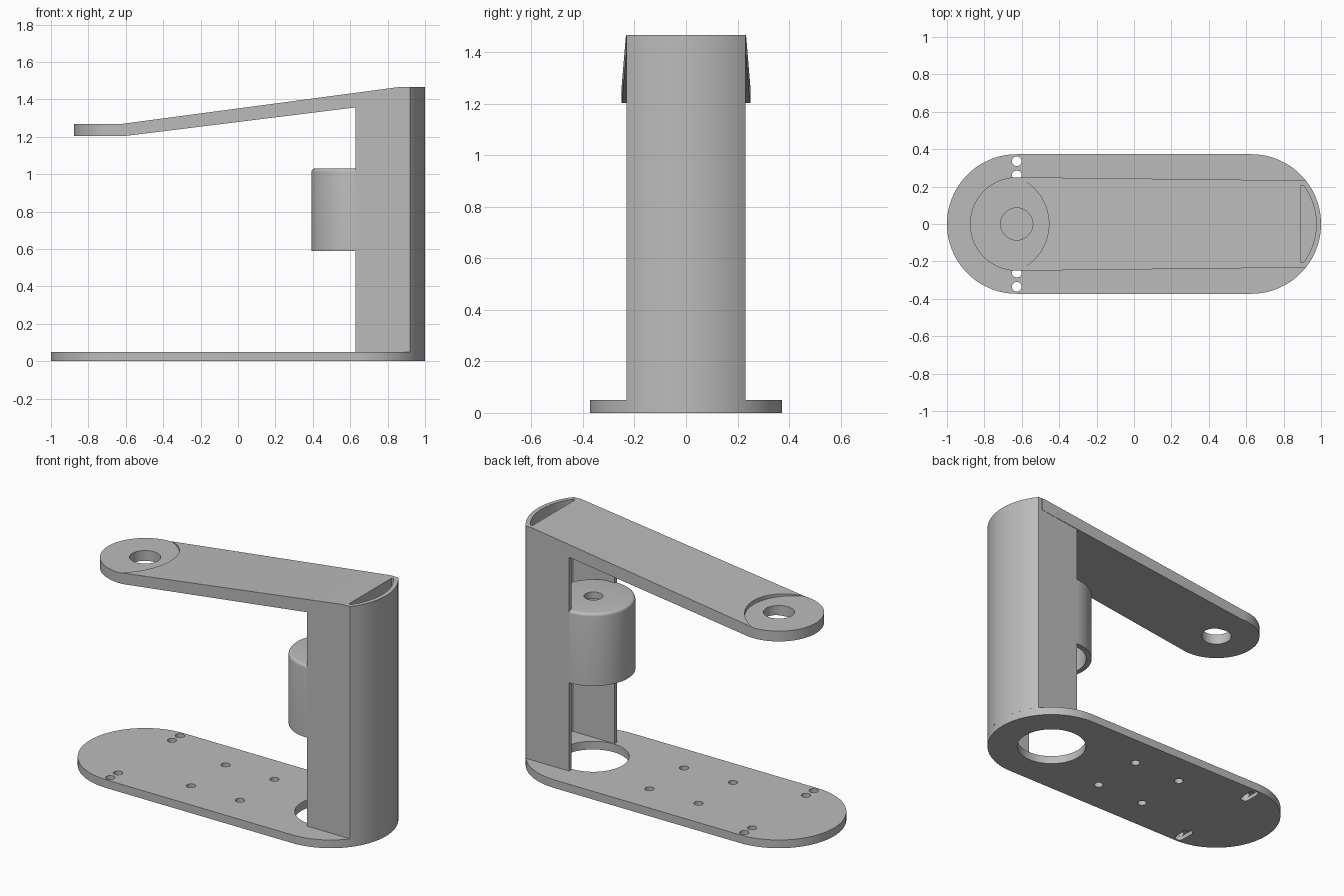
import bpy, bmesh
from math import sin, cos, pi, asin, sqrt
from mathutils import Vector

if "Cube" in bpy.data.objects:
    bpy.data.objects.remove(bpy.data.objects["Cube"])

grey = bpy.data.materials.new("plain_grey")
grey.use_nodes = True
COLOUR = (0.5, 0.5, 0.5, 1)
grey.diffuse_color = COLOUR
grey.node_tree.nodes["Principled BSDF"].inputs["Base Color"].default_value = COLOUR

END = 0.627          # centre of the rounded ends
BASE_R = 0.373       # base end radius
BASE_T = 0.05        # base thickness
TOP = 1.467          # overall height
TIP_TOP = 1.268      # flat top of the arm tip
TIP_R = 0.25
POST_Y = 0.232       # post half width
WALL = 0.026


def make(name, bm):
    bmesh.ops.recalc_face_normals(bm, faces=bm.faces)
    mesh = bpy.data.meshes.new(name)
    bm.to_mesh(mesh)
    bm.free()
    mesh.materials.append(grey)
    obj = bpy.data.objects.new(name, mesh)
    bpy.context.collection.objects.link(obj)
    return obj


def prism(name, points, offset):
    """Extrude a closed outline of 3D points along an offset."""
    bm = bmesh.new()
    face = bm.faces.new([bm.verts.new(p) for p in points])
    new = bmesh.ops.extrude_face_region(bm, geom=[face])["geom"]
    bmesh.ops.translate(bm, vec=offset, verts=[v for v in new if isinstance(v, bmesh.types.BMVert)])
    return make(name, bm)


def plan(name, outline, z0, z1):
    return prism(name, [(x, y, z0) for x, y in outline], Vector((0, 0, z1 - z0)))


def side(name, outline, half):
    return prism(name, [(x, -half, z) for x, z in outline], Vector((0, 2 * half, 0)))


def arc(cx, cy, r, a0, a1, n):
    return [(cx + r * cos(a0 + (a1 - a0) * i / n), cy + r * sin(a0 + (a1 - a0) * i / n))
            for i in range(n + 1)]


def disc(cx, cy, r, z0, z1, n=40):
    return plan("cutter", arc(cx, cy, r, 0, 2 * pi, n)[:-1], z0, z1)


def cut(obj, cutter, operation='DIFFERENCE'):
    mod = obj.modifiers.new("cut", 'BOOLEAN')
    mod.operation = operation
    mod.solver = 'EXACT'
    mod.object = cutter
    bpy.context.view_layer.update()
    bpy.context.view_layer.objects.active = obj
    bpy.ops.object.modifier_apply(modifier=mod.name)
    bpy.data.objects.remove(cutter)


def finish(obj):
    bpy.ops.object.select_all(action='DESELECT')
    obj.select_set(True)
    bpy.context.view_layer.objects.active = obj
    bpy.ops.object.shade_smooth_by_angle(angle=pi / 6)


# Base plate: stadium with the large opening, screw holes and underside slots
base = plan("base_plate", arc(END, 0, BASE_R, -pi / 2, pi / 2, 48)
            + arc(-END, 0, BASE_R, pi / 2, 3 * pi / 2, 48), 0, BASE_T)
cut(base, disc(END, 0, 0.2, -0.1, 0.2, 64))
HOLE_R = 0.026
for s in (-1, 1):
    for x in (-0.2, 0.13):
        cut(base, disc(x, s * 0.167, HOLE_R, -0.1, 0.2, 24))
    inner, outer = 0.26, 0.335
    for y in (inner, outer):
        cut(base, disc(-END, s * y, HOLE_R, -0.1, 0.2, 24))
    lo, hi = sorted((s * inner, s * outer))
    slot = arc(-END, hi, HOLE_R + 0.001, 0, pi, 12) + arc(-END, lo, HOLE_R + 0.001, pi, 2 * pi, 12)
    cut(base, plan("cutter", slot, -0.1, 0.025))
finish(base)


# Post: hollow channel with a rounded back, open towards the arm
def channel(r, half, x_open):
    a = asin(half / r)
    return [(x_open, -half)] + arc(END, 0, r, -a, a, 32) + [(x_open, half)]


SLOPE_END = 0.87
slope = (TOP - TIP_TOP) / (SLOPE_END + END)
post = plan("post", channel(BASE_R, POST_Y, END), BASE_T, TOP)
cut(post, plan("cutter", channel(BASE_R - WALL, POST_Y - WALL, END - 0.2), -0.1, TOP + 0.2))
low = TOP - slope * (SLOPE_END - 0.4)
cut(post, side("cutter", [(0.4, low), (SLOPE_END, TOP), (SLOPE_END, 1.7), (0.4, 1.7)], 0.5))
finish(post)

# Arm: tapered plan trimmed to a sloping side profile
ARM_END = 0.893
arm = plan("arm", arc(-END, 0, TIP_R, pi / 2, 3 * pi / 2, 48)
           + [(ARM_END, -POST_Y - 0.001), (ARM_END, POST_Y + 0.001)], 1.1, 1.6)
under = 0.124
profile = [(-1, 1.204), (-0.604, 1.204), (1, 1.204 + under * 1.604), (1, TOP),
           (SLOPE_END, TOP), (-END, TIP_TOP), (-1, TIP_TOP)]
cut(arm, side("cutter", profile, 0.5), 'INTERSECT')
cut(arm, disc(-0.723, 0, 0.268, TIP_TOP - 0.001, 1.6, 96))
cut(arm, disc(-END, 0, 0.086, 1, 1.6, 48))
finish(arm)

# Holder cup: open underneath, rounded top rim, small centre hole
R, BOTTOM, CAP, FILLET = 0.232, 0.589, 1.03, 0.018
rim = arc(R - FILLET, CAP - FILLET, FILLET, 0, pi / 2, 5)
loop = [(0.2, BOTTOM), (R, BOTTOM)] + rim + [(0.053, CAP), (0.053, CAP - 0.04), (0.2, CAP - 0.04)]
bm = bmesh.new()
ring = [bm.verts.new((r, 0, z)) for r, z in loop]
edges = [bm.edges.new((ring[i], ring[i - 1])) for i in range(len(ring))]
bmesh.ops.spin(bm, geom=ring + edges, cent=(0, 0, 0), axis=(0, 0, 1),
               angle=2 * pi, steps=72, use_merge=True)
bmesh.ops.remove_doubles(bm, verts=bm.verts, dist=0.0001)
cup = make("holder_cup", bm)
cup.location.x = END - 0.002
finish(cup)
